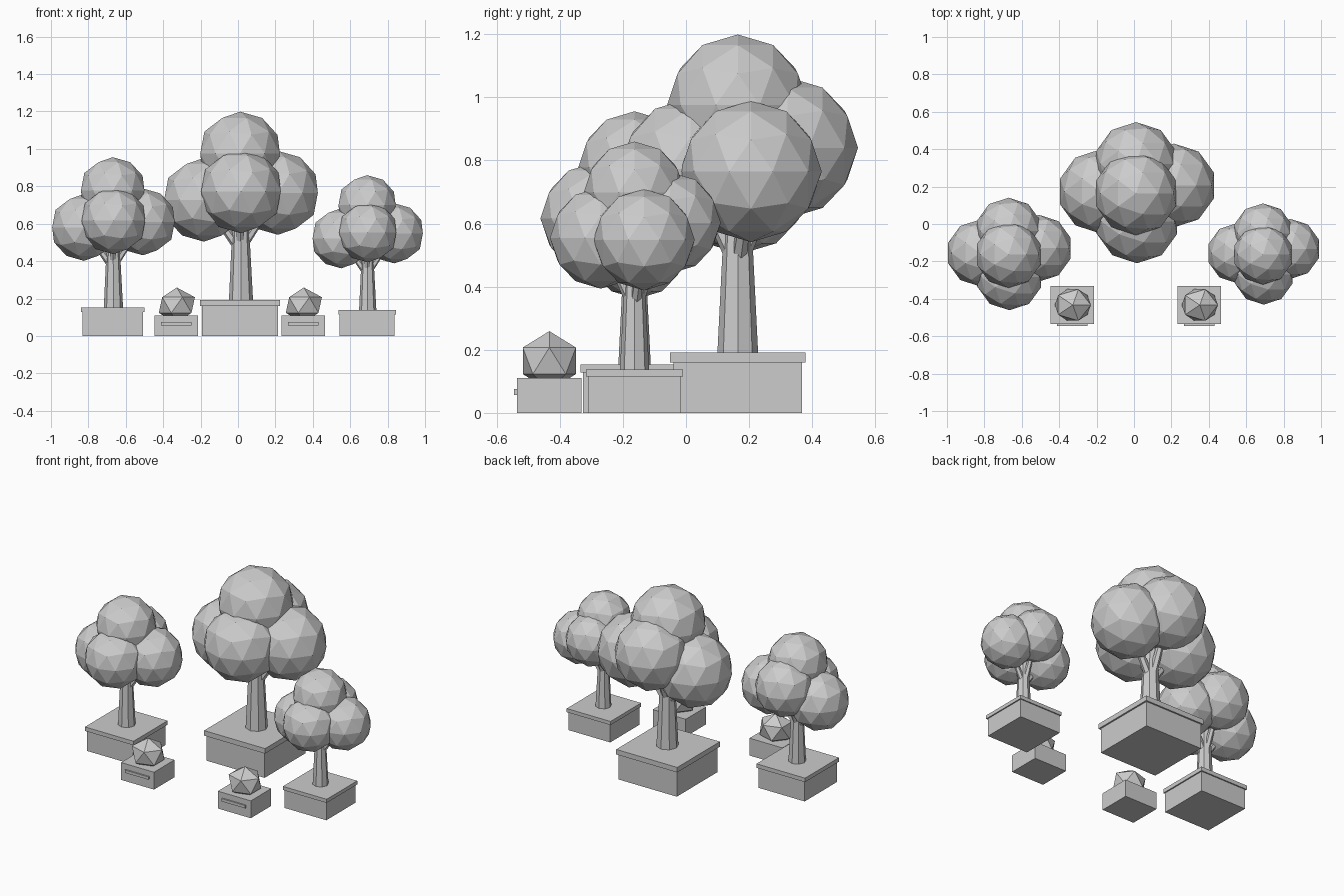
import bpy
from mathutils import Vector

cube = bpy.data.objects.get("Cube")
if cube:
    bpy.data.objects.remove(cube, do_unlink=True)

GREY = (0.604, 0.604, 0.604, 1)
grey = bpy.data.materials.new("plain grey")
grey.use_nodes = True
grey.diffuse_color = GREY
grey.node_tree.nodes["Principled BSDF"].inputs["Base Color"].default_value = GREY


def finish(name):
    ob = bpy.context.object
    ob.name = name
    ob.data.materials.append(grey)
    return ob


def box(name, x, y, z0, z1, width, depth):
    bpy.ops.mesh.primitive_cube_add(size=1, location=(x, y, (z0 + z1) / 2))
    ob = finish(name)
    ob.scale = (width, depth, z1 - z0)
    return ob


def blob(name, centre, radius, subdivisions):
    bpy.ops.mesh.primitive_ico_sphere_add(
        subdivisions=subdivisions, radius=radius, location=centre)
    return finish(name)


def limb(name, start, end, r0, r1, sides):
    """Tapered faceted stick between two points."""
    axis = end - start
    bpy.ops.mesh.primitive_cone_add(
        vertices=sides, radius1=r0, radius2=r1, depth=axis.length,
        location=(start + end) / 2,
        rotation=axis.to_track_quat('Z', 'Y').to_euler())
    return finish(name)


# Crown clumps, relative to the foot of the tallest tree
CLUMPS = {
    "top": (0, 0, 0.975),
    "left": (0.203, 0.042, 0.765),
    "right": (-0.193, 0.01, 0.728),
    "front": (0.005, -0.15, 0.773),
    "back": (0, 0.157, 0.84),
}


def tree(label, x, y, s):
    foot = Vector((x, y, 0))

    # Planter with a slightly wider rim
    box(label + "_planter", x, y, 0, 0.162 * s, 0.408 * s, 0.408 * s)
    box(label + "_planter_rim", x, y, 0.16 * s, 0.192 * s, 0.428 * s, 0.428 * s)

    # Trunk and branches
    limb(label + "_trunk", foot + Vector((0.005, 0, 0.18)) * s,
         foot + Vector((0.003, 0, 0.68)) * s, 0.065 * s, 0.04 * s, 8)
    fork = foot + Vector((0, 0, 0.46)) * s
    for side, centre in CLUMPS.items():
        tip = foot + Vector(centre) * s
        if side != "top":
            limb(f"{label}_{side}_branch", fork, tip, 0.026 * s, 0.016 * s, 6)
        blob(f"{label}_{side}_foliage", tip, 0.224 * s, 2)


tree("middle_tree", 0.011, 0.164, 1)
tree("right_tree", -0.67, -0.163, 0.797)
tree("left_tree", 0.69, -0.163, 0.717)

# Small planters with a clipped shrub and a front plate
for label, x in (("right", -0.33), ("left", 0.349)):
    box(label + "_small_planter", x, -0.433, 0, 0.11, 0.231, 0.205)
    box(label + "_small_planter_plate", x, -0.540, 0.057, 0.075, 0.165, 0.0095)
    shrub = blob(label + "_shrub", (x + 0.003, -0.433, 0.165), 0.1, 1)
    shrub.scale = (1.08, 0.99, 0.94)
